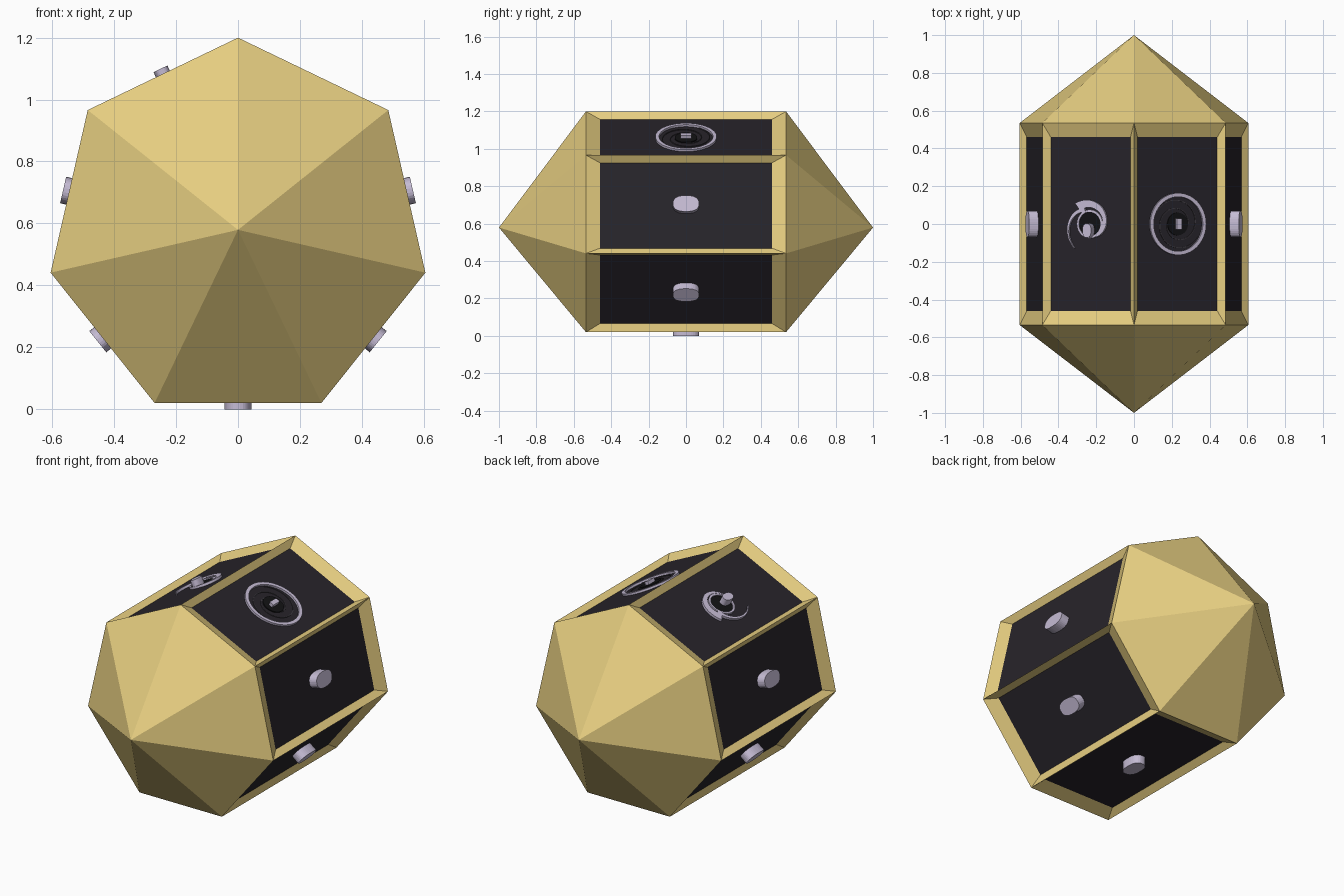
import bpy, bmesh, math
from mathutils import Vector

if "Cube" in bpy.data.objects:
    bpy.data.objects.remove(bpy.data.objects["Cube"])

N = 7
R = 0.6207                        # heptagon circumradius
CZ = 0.579                        # axis height
HALF, TIP = 0.535, 1.0            # prism half length, tip distance
DEPTH, INSET, END_INSET = 0.03, 0.035, 0.075
APO = R * math.cos(math.pi / N)
SIDE = R * math.sin(math.pi / N)
FLOOR = APO - DEPTH


def material(name, rgb):
    m = bpy.data.materials.new(name)
    m.diffuse_color = (*rgb, 1)
    m.use_nodes = True
    m.node_tree.nodes["Principled BSDF"].inputs["Base Color"].default_value = m.diffuse_color
    return m


gold = material("gold", (0.80, 0.62, 0.22))
dark = material("dark_panel", (0.020, 0.017, 0.023))
black = material("black_hub", (0.006, 0.006, 0.007))
lilac = material("pale_lilac", (0.56, 0.50, 0.66))
dim = material("dim_groove", (0.05, 0.045, 0.055))


def on_face(k, u, v, h):
    """Point on side face k: u across, v along the axis, h distance from the axis."""
    a = (2 * k + 1) * math.pi / N
    return Vector((u * math.cos(a) + h * math.sin(a), v,
                   CZ - u * math.sin(a) + h * math.cos(a)))


def finish(bm, name, *mats):
    bmesh.ops.remove_doubles(bm, verts=bm.verts, dist=1e-5)
    bmesh.ops.recalc_face_normals(bm, faces=bm.faces)
    me = bpy.data.meshes.new(name)
    bm.to_mesh(me)
    bm.free()
    for m in mats:
        me.materials.append(m)
    ob = bpy.data.objects.new(name, me)
    bpy.context.collection.objects.link(ob)
    return ob


def pad(name, k, w, l, h0, h1, mat, power=1.0, n=32, u=0, v=0):
    """Raised rounded plate (power 1 is an ellipse, smaller is squarer)."""
    bm = bmesh.new()
    rings = []
    for h in (h0, h1):
        ring = []
        for i in range(n):
            t = 2 * math.pi * (i + 0.5) / n
            c, s = math.cos(t), math.sin(t)
            ring.append(bm.verts.new(on_face(
                k, u + w / 2 * math.copysign(abs(c) ** power, c),
                v + l / 2 * math.copysign(abs(s) ** power, s), FLOOR + h)))
        rings.append(ring)
        bm.faces.new(ring)
    for i in range(n):
        j = (i + 1) % n
        bm.faces.new((rings[0][i], rings[0][j], rings[1][j], rings[1][i]))
    finish(bm, name, mat)


def sweep(name, k, a0, a1, r0, r1, w0, w1, height, mat, n=64, u=0):
    """Box-section arc whose radius and width change along its length."""
    bm = bmesh.new()
    sections = []
    for i in range(n + 1):
        f = i / n
        t = math.radians(a0 + (a1 - a0) * f)
        r, w = r0 + (r1 - r0) * f, w0 + (w1 - w0) * f
        sections.append([bm.verts.new(on_face(k, u + q * math.cos(t), q * math.sin(t), FLOOR + h))
                         for q, h in ((r - w / 2, 0), (r + w / 2, 0),
                                      (r + w / 2, height), (r - w / 2, height))])
    for a, b in zip(sections, sections[1:]):
        for i in range(4):
            j = (i + 1) % 4
            bm.faces.new((a[i], a[j], b[j], b[i]))
    if abs(a1 - a0) != 360:
        bm.faces.new(sections[0])
        bm.faces.new(sections[-1])
    finish(bm, name, mat)


# Body: pointed heptagonal prism with bevelled frames and sunken panels
bm = bmesh.new()
for k in range(N):
    signs = ((-1, -1), (1, -1), (1, 1), (-1, 1))
    outer = [bm.verts.new(on_face(k, s * SIDE, t * HALF, APO)) for s, t in signs]
    inner = [bm.verts.new(on_face(k, s * (SIDE - INSET), t * (HALF - END_INSET), FLOOR))
             for s, t in signs]
    for i in range(4):
        j = (i + 1) % 4
        bm.faces.new((outer[i], outer[j], inner[j], inner[i]))
    bm.faces.new(inner).material_index = 1
    for a, b, t in ((0, 1, -1), (2, 3, 1)):
        bm.faces.new((outer[a], outer[b], bm.verts.new((0, t * TIP, CZ))))
finish(bm, "die_body", gold, dark)

# Plain raised markers on the five simple faces
for k in range(1, 6):
    pad(f"face_marker_{k}", k, 0.088, 0.14, 0, DEPTH + 0.02, lilac, 0.8)

# Target ornament: ring, faint spirals, hub and bar
sweep("target_ring", 0, 0, 360, 0.154, 0.154, 0.02, 0.02, 0.012, lilac, 96)
for i in range(2):
    sweep(f"target_spiral_{i}", 0, i * 180, i * 180 + 330, 0.06, 0.14, 0.004, 0.004, 0.004, dim)
pad("target_hub", 0, 0.12, 0.12, 0, 0.006, black)
pad("target_bar", 0, 0.028, 0.06, 0, 0.025, lilac, 0.2)

# Swirl ornament: hub, inner ring and two curling arms
pad("swirl_hub", 6, 0.13, 0.13, 0, 0.006, black)
sweep("swirl_ring", 6, 0, 360, 0.07, 0.07, 0.012, 0.012, 0.012, lilac)
sweep("swirl_large_arm", 6, 128, -60, 0.115, 0.075, 0.046, 0.008, 0.014, lilac)
sweep("swirl_tail_arm", 6, 110, 235, 0.078, 0.157, 0.026, 0.004, 0.014, lilac)
pad("swirl_marker", 6, 0.05, 0.075, 0, DEPTH + 0.018, lilac, 0.8, v=-0.035)
